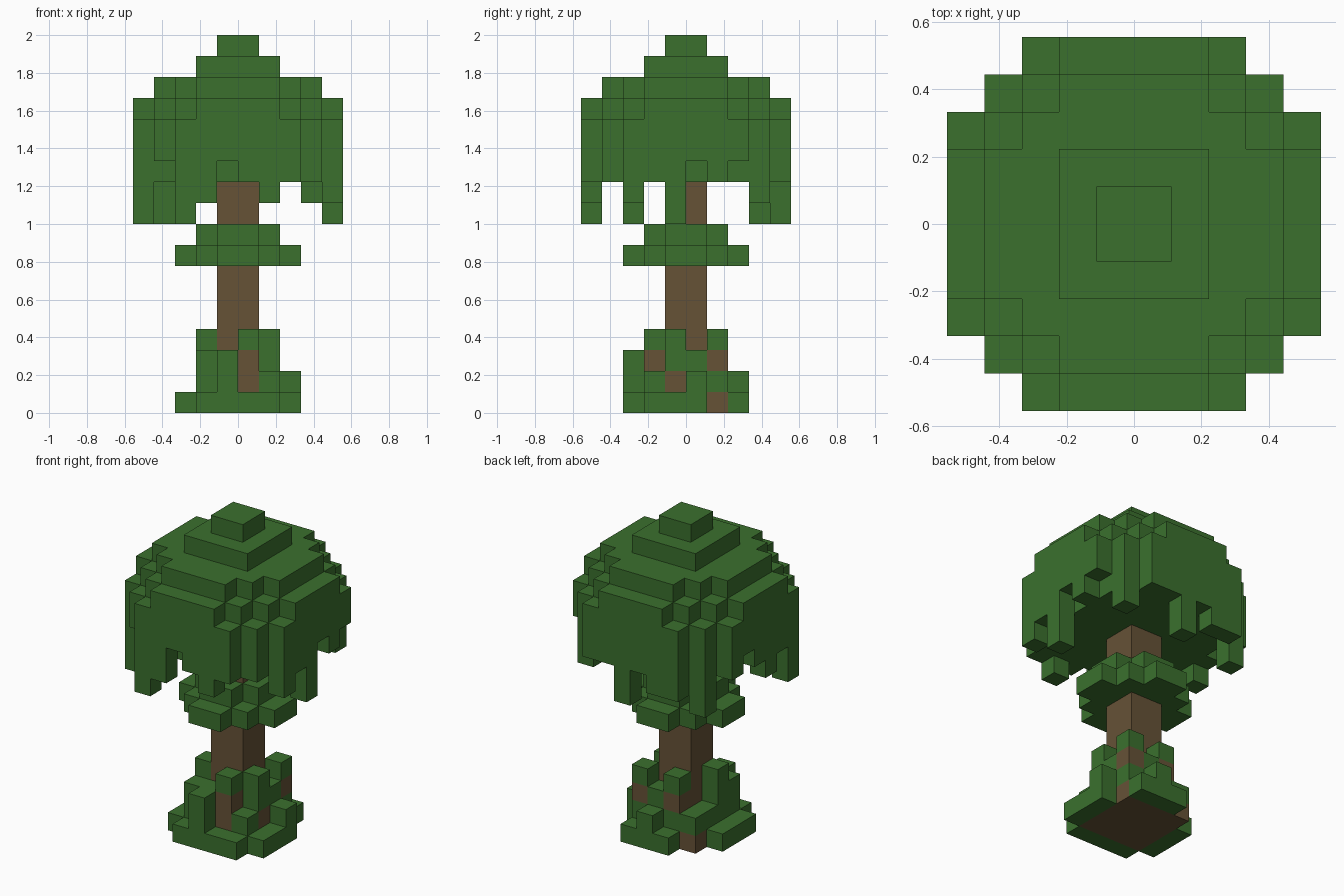
import bpy, bmesh
from mathutils import Vector

if "Cube" in bpy.data.objects:
    bpy.data.objects.remove(bpy.data.objects["Cube"])

U = 2 / 18  # edge of one block


def material(name, rgb):
    m = bpy.data.materials.new(name)
    m.use_nodes = True
    m.diffuse_color = (*rgb, 1)
    m.node_tree.nodes["Principled BSDF"].inputs["Base Color"].default_value = (*rgb, 1)
    return m


LEAF = material("leaf green", (0.043, 0.163, 0.027))
BARK = material("bark brown", (0.133, 0.084, 0.037))


def plan(*halves):
    """Cells of a stepped plan made of overlapping centred rectangles."""
    return {(x, y) for hx, hy in halves
            for x in range(-hx, hx) for y in range(-hy, hy)}


def stack(cells, low, high):
    return {(x, y, z) for x, y in cells for z in range(low, high)}


def build(name, cells, bark=()):
    """Skin a set of blocks, keeping only the outside faces."""
    bm = bmesh.new()
    for cell in cells:
        for axis in range(3):
            for side in (0, 1):
                beside = list(cell)
                beside[axis] += 2 * side - 1
                if tuple(beside) in cells:
                    continue
                corners = []
                for a, b in ((0, 0), (1, 0), (1, 1), (0, 1)):
                    p = Vector(cell)
                    p[axis] += side
                    p[(axis + 1) % 3] += a
                    p[(axis + 2) % 3] += b
                    corners.append(bm.verts.new(p * U))
                face = bm.faces.new(corners if side else corners[::-1])
                face.material_index = int(cell in bark)
    bmesh.ops.remove_doubles(bm, verts=bm.verts, dist=U / 100)
    bmesh.ops.dissolve_limit(bm, angle_limit=0.01, verts=bm.verts,
                             edges=bm.edges, delimit={'MATERIAL'})
    mesh = bpy.data.meshes.new(name)
    bm.to_mesh(mesh)
    bm.free()
    mesh.materials.append(LEAF)
    mesh.materials.append(BARK)
    obj = bpy.data.objects.new(name, mesh)
    bpy.context.collection.objects.link(obj)


# Trunk
trunk = stack(plan((1, 1)), 0, 11)
build("trunk", trunk, trunk)

# Canopy: solid dome with stepped top
crown = stack(plan((4, 3), (3, 4)), 11, 14)
crown |= stack(plan((5, 2), (4, 3), (3, 4), (2, 5)), 14, 15)
crown |= stack(plan((4, 2), (3, 3), (2, 4)), 15, 16)
crown |= stack(plan((2, 2)), 16, 17)
crown |= stack(plan((1, 1)), 17, 18)

# Hanging fringe: lower end of each outer column
fringe = {(-4, -4): 12, (3, -4): 11, (-4, 3): 9, (3, 3): 10}
front = (9, 10, 12, 11, 10, 11)
back = (10, 10, 11, 9, 11, 11)
left = (9, 11, 10, 11, 12, 11)
right = (10, 11, 9, 12, 11, 12)
for i in range(6):
    fringe[i - 3, -5] = front[i]
    fringe[i - 3, 4] = back[i]
    fringe[-5, i - 3] = left[i]
    fringe[4, i - 3] = right[i]
for cell, low in fringe.items():
    crown |= stack({cell}, low, 14)
build("canopy", crown)

# Leaf collar around the trunk
collar = stack(plan((3, 1), (2, 2), (1, 3)), 7, 8)
collar |= stack(plan((2, 1), (1, 2)), 8, 9)
build("leaf_collar", collar)

# Base: root core with moss columns of different heights
core = stack(plan((2, 2)), 0, 1)
moss = set(core)
heights = {
    1: [(-2, -3), (0, -3), (1, -3), (2, -2), (2, -1), (-3, -2), (-3, -1),
        (-3, 0), (-1, 2), (1, 2)],
    2: [(1, -2), (2, 0), (-2, 0), (-2, 1), (0, 2)],
    3: [(-1, -3), (-1, -2), (-2, -2), (1, 0), (0, 1)],
    4: [(0, -2), (1, -1), (-2, -1), (1, 1), (-1, 1)],
}
for top, cells in heights.items():
    moss |= stack(cells, 0, top)
bare = {(0, -2, 1), (0, -2, 2), (1, -1, 1), (1, 1, 2), (-1, 1, 2)}
build("mossy_base", moss, core | bare)
